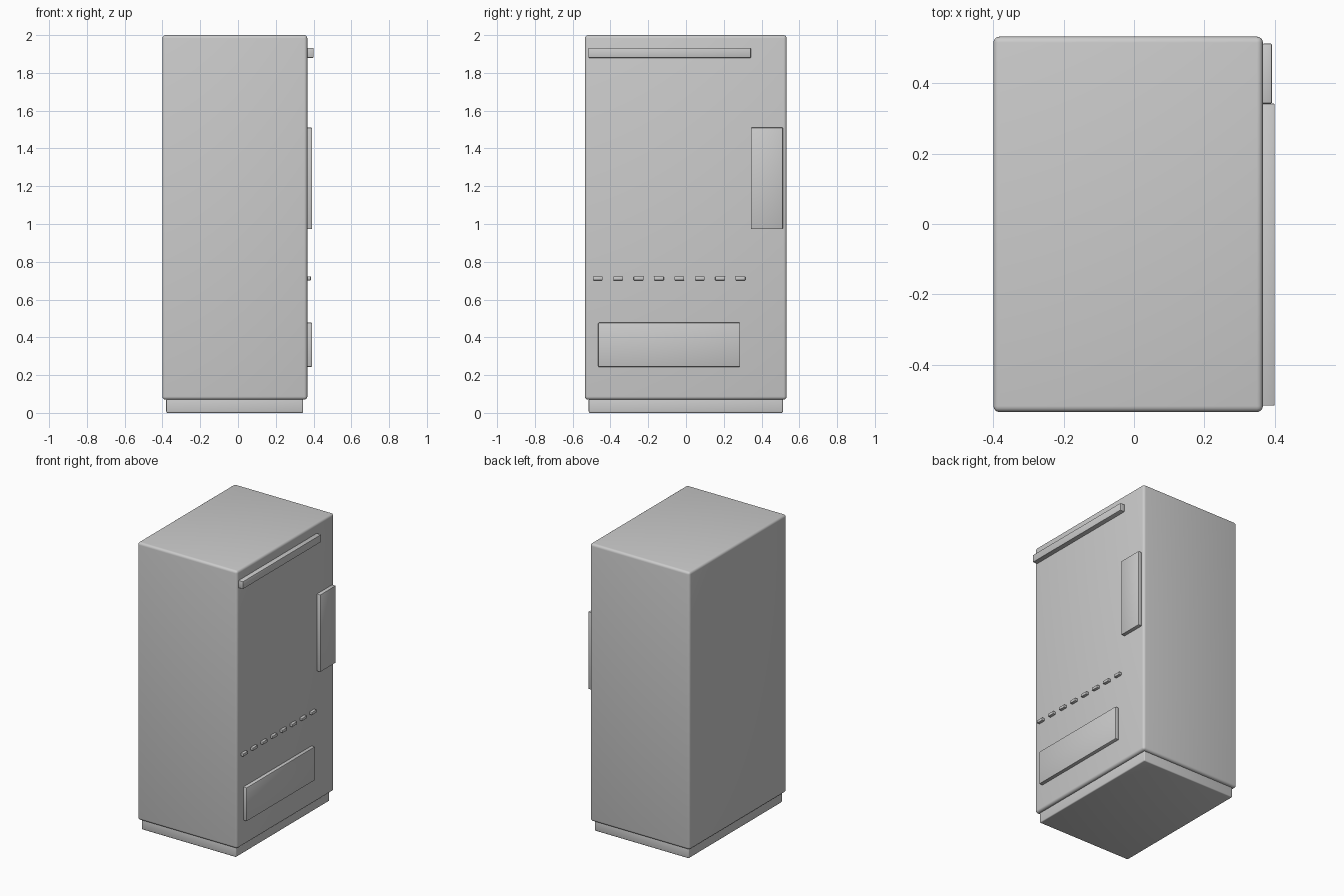
import bpy

if "Cube" in bpy.data.objects:
    bpy.data.objects.remove(bpy.data.objects["Cube"])


def box(name, x, y, z, bevel, segments=3):
    """Rounded box from (min, max) ranges on each axis."""
    ranges = (x, y, z)
    bpy.ops.mesh.primitive_cube_add(size=1, location=[(a + b) / 2 for a, b in ranges])
    ob = bpy.context.object
    ob.name = name
    ob.scale = [b - a for a, b in ranges]
    bpy.ops.object.transform_apply(location=False, rotation=False, scale=True)
    mod = ob.modifiers.new("round_edges", 'BEVEL')
    mod.width = bevel
    mod.segments = segments
    bpy.ops.object.modifier_apply(modifier=mod.name)
    bpy.ops.object.shade_smooth_by_angle()
    return ob


FACE = 0.367    # x of the machine's display side

# Cabinet and recessed plinth
box("cabinet", (-0.40, FACE), (-0.535, 0.533), (0.07, 2.0), 0.017, 4)
box("plinth", (-0.38, 0.345), (-0.515, 0.513), (0.0, 0.075), 0.007)

# Fittings on the display side
box("light_bar", (FACE - 0.003, 0.40), (-0.517, 0.343), (1.88, 1.932), 0.003, 2)
box("control_panel", (FACE - 0.003, 0.393), (0.343, 0.513), (0.973, 1.51), 0.004, 2)
box("pickup_flap", (FACE - 0.003, 0.393), (-0.465, 0.287), (0.243, 0.478), 0.006, 2)

# Row of selection buttons
for i in range(8):
    y = -0.467 + i * 0.1079
    box(f"button_{i + 1}", (FACE - 0.003, 0.386), (y - 0.026, y + 0.026),
        (0.702, 0.722), 0.003, 2)
